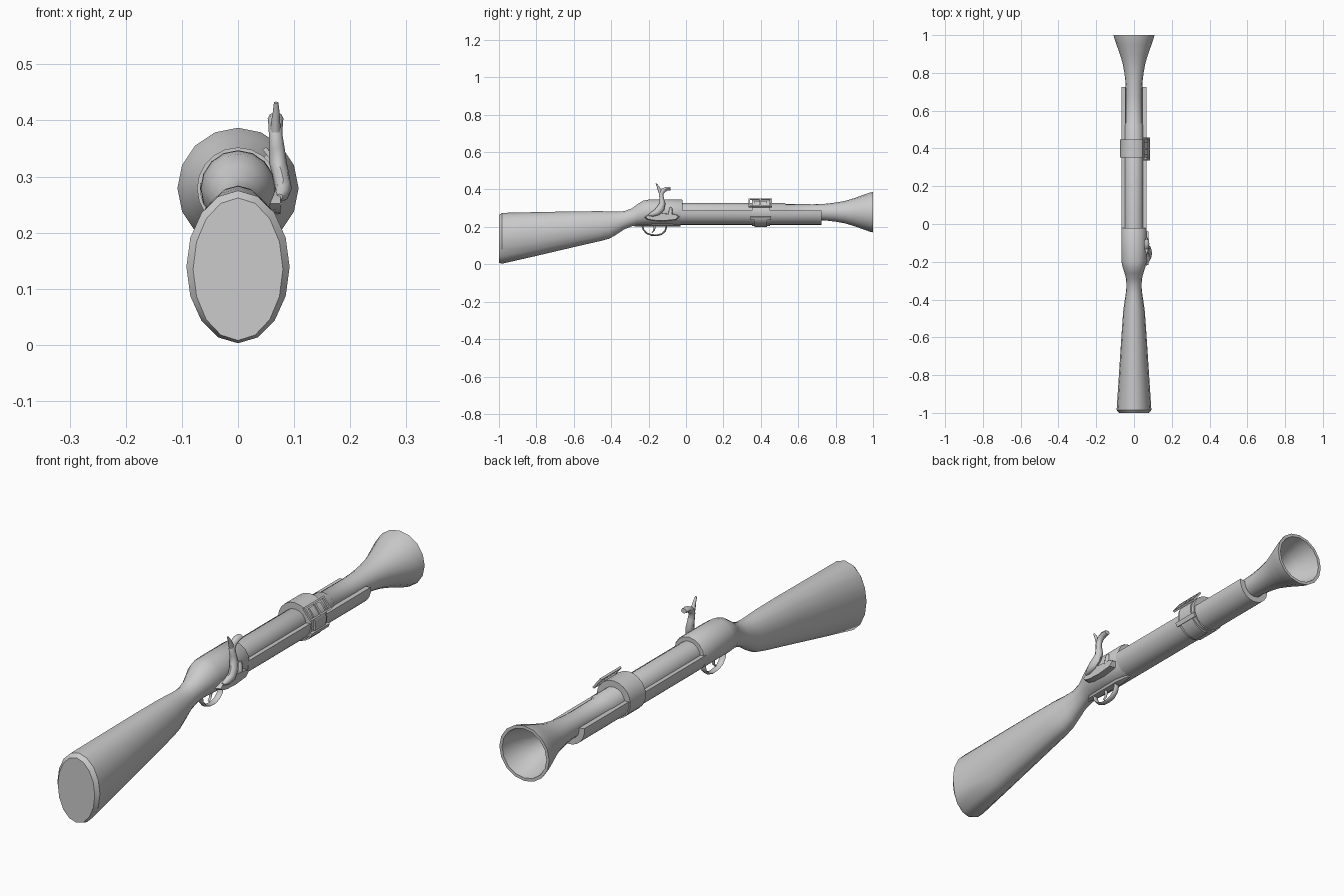
import bpy, bmesh, math
from mathutils import Vector

ZC = 0.279  # height of the barrel axis


def finish(name, bm, angle=35):
    bmesh.ops.recalc_face_normals(bm, faces=bm.faces)
    me = bpy.data.meshes.new(name)
    bm.to_mesh(me)
    bm.free()
    ob = bpy.data.objects.new(name, me)
    bpy.context.collection.objects.link(ob)
    bpy.ops.object.select_all(action='DESELECT')
    ob.select_set(True)
    bpy.context.view_layer.objects.active = ob
    bpy.ops.object.shade_smooth_by_angle(angle=math.radians(angle))
    return ob


def loft(name, rings, loop=False, caps=True, angle=35):
    bm = bmesh.new()
    vs = [[bm.verts.new(p) for p in r] for r in rings]
    n = len(vs[0])
    for a, b in (zip(vs, vs[1:] + vs[:1]) if loop else zip(vs, vs[1:])):
        for i in range(n):
            j = (i + 1) % n
            bm.faces.new((a[i], a[j], b[j], b[i]))
    if caps and not loop:
        bm.faces.new(vs[0])
        bm.faces.new(vs[-1])
    return finish(name, bm, angle)


def ellipse(y, hw, lo, hi, n=16):
    c, h = (lo + hi) / 2, (hi - lo) / 2
    return [(hw * math.sin(2 * math.pi * i / n), y, c + h * math.cos(2 * math.pi * i / n))
            for i in range(n)]


def lathe(name, profile):
    return loft(name, [ellipse(y, r, ZC - r, ZC + r) for y, r in profile])


def arc_band(name, r0, r1, a0, a1, y0, y1, n=10, loop=False):
    # curved strip around the barrel axis
    rings = []
    for i in range(n if loop else n + 1):
        a = math.radians(a0 + (a1 - a0) * i / n)
        c, s = math.cos(a), math.sin(a)
        rings.append([(r * c, y, ZC + r * s) for r, y in ((r0, y0), (r1, y0), (r1, y1), (r0, y1))])
    return loft(name, rings, loop)


def tube(name, pts, n=8, loop=False):
    # pts: x, y, z, half width in x, half thickness in the yz plane
    rings = []
    for i, (x, y, z, rx, rn) in enumerate(pts):
        a = pts[i - 1] if (i or loop) else pts[0]
        b = pts[(i + 1) % len(pts)] if (loop or i < len(pts) - 1) else pts[i]
        t = Vector((0, b[1] - a[1], b[2] - a[2])).normalized()
        nrm = t.cross(Vector((1, 0, 0)))
        rings.append([Vector((x, y, z)) + Vector((rx * math.cos(k), 0, 0)) + nrm * rn * math.sin(k)
                      for k in (2 * math.pi * j / n for j in range(n))])
    return loft(name, rings, loop, angle=50)


def plate(name, outline, x0, x1, inset=0.0):
    # flat side plate from a (y, z) outline, with a bevelled outer rim
    cy = sum(p[0] for p in outline) / len(outline)
    cz = sum(p[1] for p in outline) / len(outline)
    k = 1 - inset
    return loft(name, [[(x0, y, z) for y, z in outline],
                       [(x1, cy + (y - cy) * k, cz + (z - cz) * k) for y, z in outline]])


def box(name, loc, size, rot=0):
    bpy.ops.mesh.primitive_cube_add(size=1, location=loc, rotation=(0, rot, 0))
    ob = bpy.context.object
    ob.name = name
    ob.scale = size
    return ob


# Butt, grip and receiver: y, half width, bottom, top
loft("stock", [ellipse(*s) for s in (
    (-1.0, 0.080, 0.008, 0.262), (-0.985, 0.092, 0.003, 0.275), (-0.80, 0.080, 0.045, 0.279),
    (-0.60, 0.067, 0.092, 0.283), (-0.46, 0.057, 0.124, 0.284), (-0.41, 0.050, 0.137, 0.283),
    (-0.37, 0.044, 0.160, 0.282), (-0.33, 0.040, 0.187, 0.284), (-0.29, 0.042, 0.203, 0.299),
    (-0.26, 0.050, 0.209, 0.321), (-0.23, 0.060, 0.210, 0.340), (-0.20, 0.066, 0.210, 0.346),
    (-0.15, 0.067, 0.211, 0.347), (-0.025, 0.067, 0.211, 0.347), (-0.02, 0.064, 0.214, 0.344))])

# Channel-shaped forestock below the barrel
arc_band("forestock", 0.045, 0.068, 172, 368, -0.03, 0.725, 12)

# Barrel with flared, hollow muzzle
lathe("barrel", [(-0.05, 0.049), (0.525, 0.049), (0.535, 0.043), (0.68, 0.042), (0.75, 0.045),
                 (0.80, 0.051), (0.85, 0.060), (0.90, 0.075), (0.95, 0.093), (0.985, 0.105),
                 (1.0, 0.108), (1.0, 0.096), (0.96, 0.088), (0.91, 0.069), (0.86, 0.052),
                 (0.80, 0.040), (0.70, 0.034)])

# Strap band with overlapping tail, keeper and buckle
arc_band("strap_band", 0.046, 0.073, 0, 360, 0.352, 0.448, 20, True)
arc_band("strap_tail", 0.072, 0.079, -95, 50, 0.366, 0.434, 10)
arc_band("strap_keeper", 0.074, 0.083, -30, -18, 0.345, 0.455, 2)
T = math.radians(38)
radial = Vector((math.cos(T), 0, math.sin(T)))
tangent = Vector((-math.sin(T), 0, math.cos(T)))
centre = Vector((0, 0.397, ZC)) + radial * 0.081
for s in (-1, 1):
    box("buckle_bar", centre + tangent * 0.024 * s, (0.008, 0.124, 0.007), -T)
    box("buckle_side", centre + Vector((0, 0.058 * s, 0)), (0.008, 0.008, 0.048), -T)
box("buckle_prong", centre + radial * 0.002, (0.005, 0.009, 0.052), -T)

# Lock plate and percussion nipple
plate("lock_plate", [(-0.225, 0.252), (-0.20, 0.272), (-0.16, 0.279), (-0.11, 0.272), (-0.05, 0.268),
                     (-0.03, 0.255), (-0.05, 0.238), (-0.12, 0.231), (-0.18, 0.234), (-0.21, 0.240)],
      0.050, 0.076, 0.1)
tube("nipple", [(0.066, -0.085, 0.262, 0.011, 0.011), (0.066, -0.082, 0.285, 0.010, 0.010),
                (0.066, -0.080, 0.305, 0.006, 0.006)])

# Curved hammer with jaw and thumb spur
tube("hammer", [(0.074, -0.200, 0.264, 0.006, 0.005), (0.078, -0.180, 0.268, 0.013, 0.013),
                (0.081, -0.155, 0.279, 0.015, 0.019), (0.077, -0.135, 0.300, 0.015, 0.021),
                (0.071, -0.126, 0.325, 0.016, 0.016), (0.069, -0.130, 0.352, 0.014, 0.012),
                (0.067, -0.133, 0.376, 0.012, 0.012), (0.067, -0.123, 0.394, 0.013, 0.013),
                (0.067, -0.103, 0.404, 0.014, 0.011), (0.067, -0.082, 0.405, 0.012, 0.009)])
tube("hammer_spur", [(0.067, -0.132, 0.375, 0.010, 0.011), (0.067, -0.142, 0.398, 0.008, 0.009),
                     (0.068, -0.150, 0.415, 0.006, 0.006), (0.068, -0.160, 0.432, 0.004, 0.003)])

# Trigger, guard loop and guard plate
guard = [(-0.235, 0.212), (-0.228, 0.186), (-0.210, 0.166), (-0.185, 0.157), (-0.155, 0.155),
         (-0.130, 0.162), (-0.112, 0.178), (-0.106, 0.197), (-0.108, 0.215)]
tube("trigger_guard", [(0, y, z, 0.012, 0.0045) for y, z in guard])
tube("trigger", [(0, -0.172, 0.215, 0.006, 0.008), (0, -0.168, 0.195, 0.006, 0.006),
                 (0, -0.172, 0.180, 0.005, 0.004), (0, -0.182, 0.170, 0.004, 0.003)])
loft("guard_plate", [ellipse(y, w, 0.203, 0.225, 8) for y, w in
                     ((-0.275, 0.006), (-0.25, 0.018), (-0.09, 0.020), (-0.03, 0.008))])
